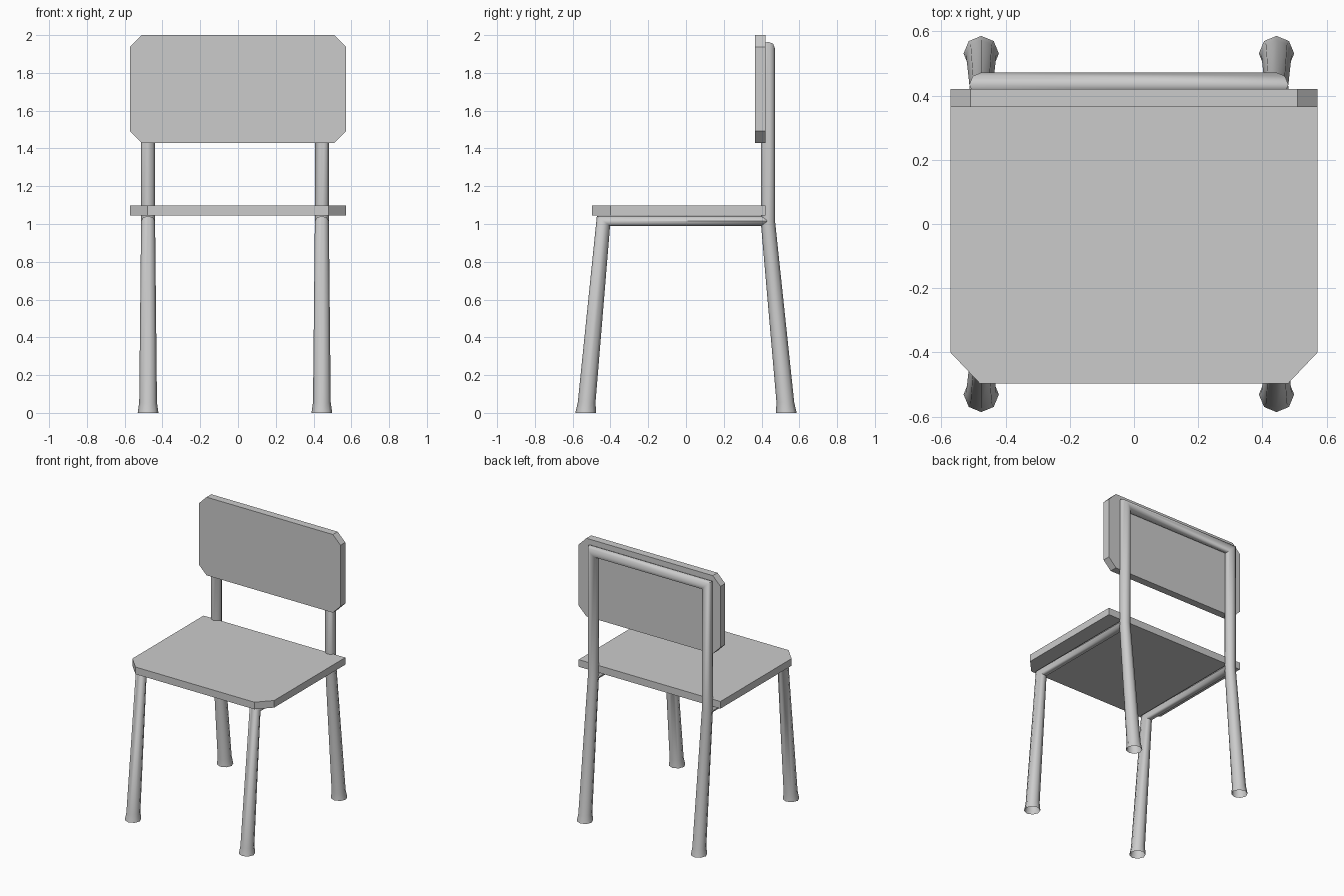
import bpy
import bmesh
from math import cos, sin, pi, radians
from mathutils import Vector

cube = bpy.data.objects.get("Cube")
if cube:
    bpy.data.objects.remove(cube, do_unlink=True)

grey = bpy.data.materials.new("plain grey")
grey.use_nodes = True
colour = (0.6, 0.6, 0.6, 1)
grey.diffuse_color = colour
grey.node_tree.nodes["Principled BSDF"].inputs["Base Color"].default_value = colour


def finish(name, bm):
    bmesh.ops.recalc_face_normals(bm, faces=bm.faces)
    mesh = bpy.data.meshes.new(name)
    bm.to_mesh(mesh)
    bm.free()
    mesh.materials.append(grey)
    obj = bpy.data.objects.new(name, mesh)
    bpy.context.collection.objects.link(obj)
    return obj


def tube(name, rings, sides=8):
    """Open tube through rings, each given as centre and two half axes."""
    bm = bmesh.new()
    loops = []
    for centre, u, v in rings:
        c, u, v = Vector(centre), Vector(u), Vector(v)
        angles = [2 * pi * i / sides for i in range(sides)]
        loops.append([bm.verts.new(c + u * cos(a) + v * sin(a)) for a in angles])
    for a, b in zip(loops, loops[1:]):
        for i in range(sides):
            j = (i + 1) % sides
            bm.faces.new((a[i], a[j], b[j], b[i]))
    obj = finish(name, bm)
    bpy.ops.object.select_all(action='DESELECT')
    obj.select_set(True)
    bpy.context.view_layer.objects.active = obj
    bpy.ops.object.shade_smooth_by_angle(angle=radians(60))


def panel(name, outline, depth):
    """Flat board extruded from an outline."""
    bm = bmesh.new()
    face = bm.faces.new([bm.verts.new(p) for p in outline])
    ext = bmesh.ops.extrude_face_region(bm, geom=[face])
    moved = [g for g in ext["geom"] if isinstance(g, bmesh.types.BMVert)]
    bmesh.ops.translate(bm, vec=depth, verts=moved)
    finish(name, bm)


W = 0.572          # half width of the boards
LEFT, RIGHT = 0.444, -0.476
R = 0.037          # tube radius

# Seat with cut front corners
half = [(W, 0.42), (W, -0.40), (0.48, -0.497)]
outline = half + [(-x, y) for x, y in reversed(half)]
panel("seat", [(x, y, 1.046) for x, y in outline], (0, 0, 0.052))

# Backrest with all four corners cut
C = 0.062
half = [(W - C, 1.43), (W, 1.43 + C), (W, 2 - C), (W - C, 2)]
outline = half + [(-x, z) for x, z in reversed(half)]
panel("backrest", [(x, 0.365, z) for x, z in outline], (0, 0.055, 0))

# Front legs bending back into the seat rails
for side, x in (("left", LEFT), ("right", RIGHT)):
    tube(side + "_front_leg_and_rail", [
        ((x, -0.531, 0), (0.055, 0, 0), (0, 0.055, 0)),
        ((x, -0.526, 0.055), (0.047, 0, 0), (0, 0.047, 0)),
        ((x, -0.437, 1.016), (R, 0, 0), (0, 0.035, -0.026)),
        ((x, 0.43, 1.016), (R, 0, 0), (0, 0, -0.026)),
    ])


def back_post(x, s):
    """Rings from the foot to the mitred top corner; s points inward."""
    y = 0.434
    return [
        ((x, 0.531, 0), (s * 0.055, 0, 0), (0, 0.055, 0)),
        ((x, 0.526, 0.055), (s * 0.047, 0, 0), (0, 0.047, 0)),
        ((x, y, 1.01), (s * R, 0, 0), (0, 0.038, 0)),
        ((x, y, 1.928), (s * R, 0, -R), (0, 0.038, 0)),
    ]


# Back legs, posts and top bar as one bent tube
tube("back_frame", back_post(RIGHT, 1) + back_post(LEFT, -1)[::-1])
